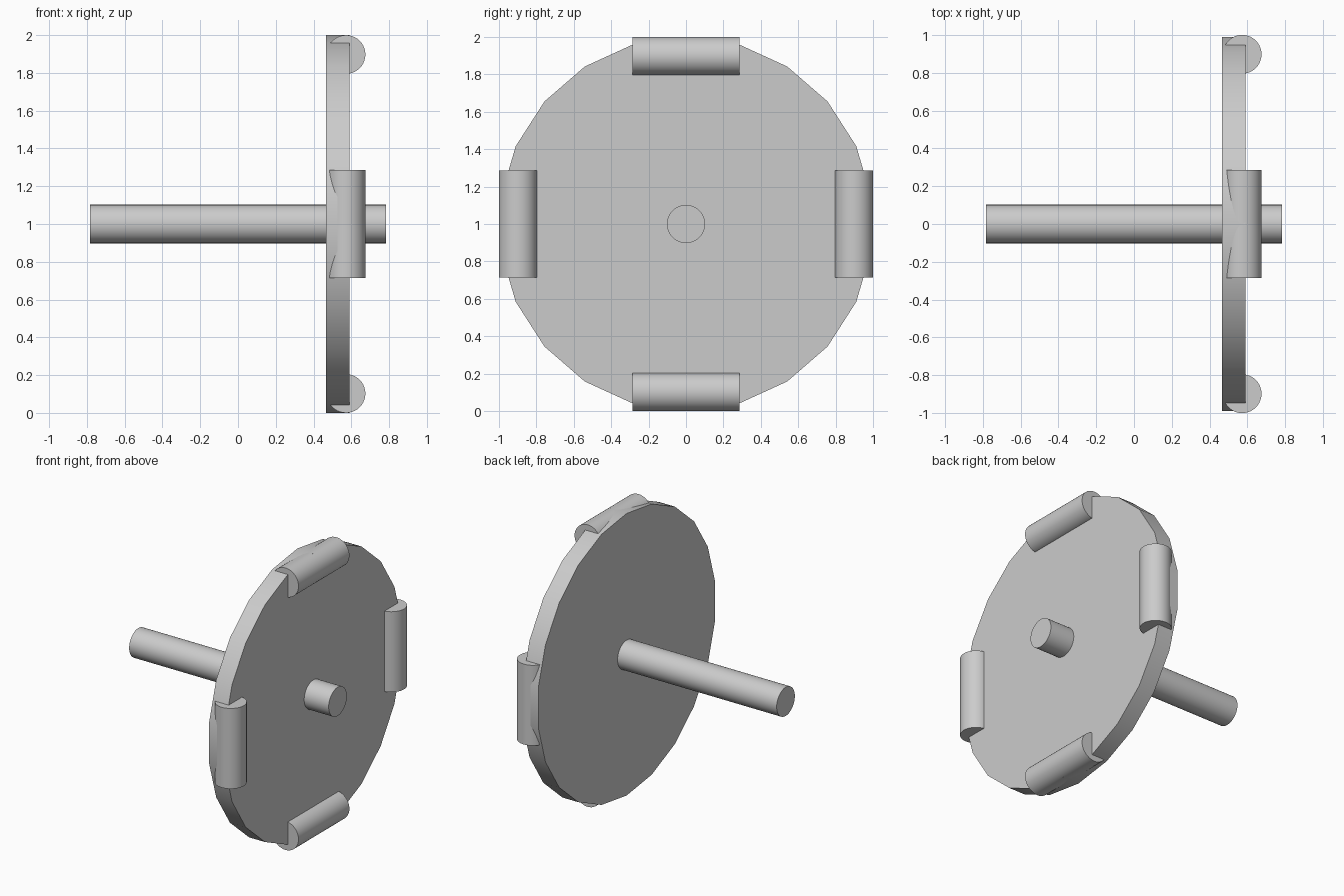
import bpy
import math
from mathutils import Matrix, Vector

cube = bpy.data.objects.get("Cube")
if cube:
    bpy.data.objects.remove(cube, do_unlink=True)

grey = bpy.data.materials.new("plain grey")
grey.use_nodes = True
colour = (0.6, 0.6, 0.6, 1)
grey.diffuse_color = colour
grey.node_tree.nodes["Principled BSDF"].inputs["Base Color"].default_value = colour

CENTRE = Vector((0, 0, 1))


def cylinder(name, radius, length, sides, axis, offset):
    """Smooth-sided capped cylinder along an axis, placed from the wheel centre."""
    bpy.ops.mesh.primitive_cylinder_add(vertices=sides, radius=radius, depth=length)
    obj = bpy.context.object
    obj.name = name
    if axis == "X":
        turn = Matrix.Rotation(math.pi / 2, 4, "Y")
        # put a vertex of the rim straight up
        turn = turn @ Matrix.Rotation(math.pi / 2, 4, "Z")
    elif axis == "Y":
        turn = Matrix.Rotation(math.pi / 2, 4, "X")
    else:
        turn = Matrix.Identity(4)
    obj.data.transform(turn)
    # the rim vertex must lie on the z axis, whichever way the primitive starts
    if axis == "X":
        top = max(obj.data.vertices, key=lambda v: v.co.z).co
        angle = math.atan2(top.y, top.z)
        obj.data.transform(Matrix.Rotation(angle, 4, "X"))
    obj.location = CENTRE + Vector(offset)
    obj.data.materials.append(grey)
    bpy.ops.object.shade_smooth_by_angle(angle=math.radians(30))
    return obj


# Wheel disc and its axle
cylinder("wheel_disc", 1.0, 0.125, 22, "X", (0.528, 0, 0))
cylinder("axle", 0.102, 1.565, 40, "X", (0, 0, 0))

# Four rollers set tangentially into the outer face
REACH, ROLLER_X = 0.8975, 0.572
for name, axis, y, z in (("top", "Y", 0, 1), ("bottom", "Y", 0, -1),
                         ("front", "Z", -1, 0), ("back", "Z", 1, 0)):
    cylinder(name + "_roller", 0.1025, 0.57, 40, axis,
             (ROLLER_X, y * REACH, z * REACH))
